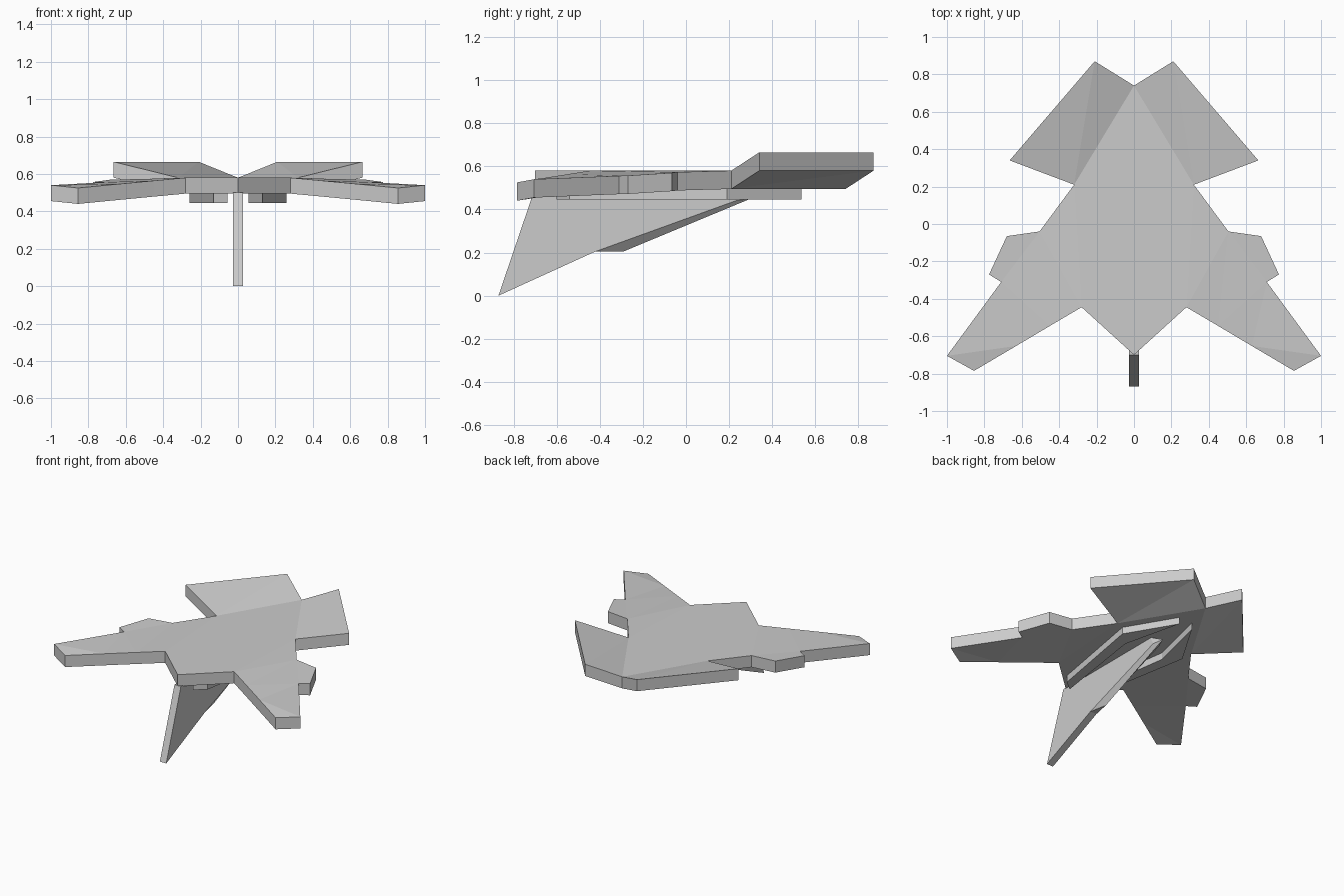
import bpy, bmesh
from mathutils import Vector

cube = bpy.data.objects.get("Cube")
if cube:
    bpy.data.objects.remove(cube, do_unlink=True)

grey = bpy.data.materials.new("light_grey")
grey.use_nodes = True
colour = (0.6, 0.6, 0.6, 1)
grey.diffuse_color = colour
grey.node_tree.nodes["Principled BSDF"].inputs["Base Color"].default_value = colour


def finish(name, bm):
    bmesh.ops.recalc_face_normals(bm, faces=bm.faces)
    mesh = bpy.data.meshes.new(name)
    bm.to_mesh(mesh)
    bm.free()
    obj = bpy.data.objects.new(name, mesh)
    bpy.context.collection.objects.link(obj)
    mesh.materials.append(grey)
    return obj


def plate(name, points, faces, thickness, sides=(1, -1)):
    """Build the top panels on each side, then pull them straight down."""
    bm = bmesh.new()
    for side in sides:
        verts = {k: bm.verts.new((side * x, y, z)) for k, (x, y, z) in points.items()}
        for keys in faces:
            bm.faces.new([verts[k] for k in keys])
    bmesh.ops.remove_doubles(bm, verts=bm.verts, dist=0.0001)
    bmesh.ops.recalc_face_normals(bm, faces=bm.faces)
    # extrude a copy downwards, keeping the top panels
    result = bmesh.ops.extrude_face_region(bm, geom=bm.faces[:], use_keep_orig=True)
    moved = [g for g in result["geom"] if isinstance(g, bmesh.types.BMVert)]
    bmesh.ops.translate(bm, verts=moved, vec=Vector((0, 0, -thickness)))
    return finish(name, bm)


# Airframe: flat body, drooping wings and raised tail panels
TOP = 0.58
outline = {
    "nose": (0, -0.7, TOP), "tail": (0, 0.74, TOP),
    "shoulder": (0.28, -0.445, TOP), "hip": (0.32, 0.21, TOP),
    "tail_in": (0.21, 0.87, 0.665), "tail_out": (0.665, 0.34, 0.665),
    "c": (0.505, -0.04, 0.573), "d": (0.68, -0.065, 0.57),
    "e": (0.775, -0.27, 0.557), "f": (0.71, -0.31, 0.556),
    "tip_back": (1.0, -0.705, 0.54), "tip_front": (0.855, -0.785, 0.525),
    "k": (0.63, -0.652, 0.547), "l": (0.45, -0.545, 0.564),
}
panels = [
    ("nose", "shoulder", "hip", "tail"),
    ("tail", "hip", "tail_in"), ("hip", "tail_out", "tail_in"),
    ("shoulder", "c", "hip"), ("shoulder", "l", "c"), ("l", "f", "c"),
    ("c", "f", "d"), ("f", "e", "d"),
    ("l", "k", "f"), ("k", "tip_back", "f"), ("k", "tip_front", "tip_back"),
]
plate("airframe", outline, panels, 0.085)

# Long pods under the body
pod = [(0.055, -0.6), (0.13, -0.54), (0.26, 0.19), (0.055, 0.535), (0.16, 0.1)]
pod_points = {i: (x, y, 0.5) for i, (x, y) in enumerate(pod)}
for name, side in (("left_pod", 1), ("right_pod", -1)):
    plate(name, pod_points, [range(len(pod))], 0.055, (side,))

# Belly fin: slab with its trailing edge sharpened to the centre line
bm = bmesh.new()
profile = [(-0.87, 0), (-0.42, 0.205), (0.23, 0.44), (0.2, 0.5), (-0.7, 0.5)]
left, right = ([bm.verts.new((s * 0.026, y, z)) for y, z in profile] for s in (1, -1))
low = bm.verts.new((0, -0.29, 0.205))
high = bm.verts.new((0, 0.3, 0.45))
for ring in (left, right):
    bm.faces.new(ring)
    bm.faces.new((ring[1], low, high, ring[2]))
    bm.faces.new((ring[2], high, ring[3]))
for a, b in ((0, 1), (3, 4), (4, 0)):
    bm.faces.new((left[a], left[b], right[b], right[a]))
bm.faces.new((left[1], low, right[1]))
bm.faces.new((left[3], high, right[3]))
finish("belly_fin", bm)
